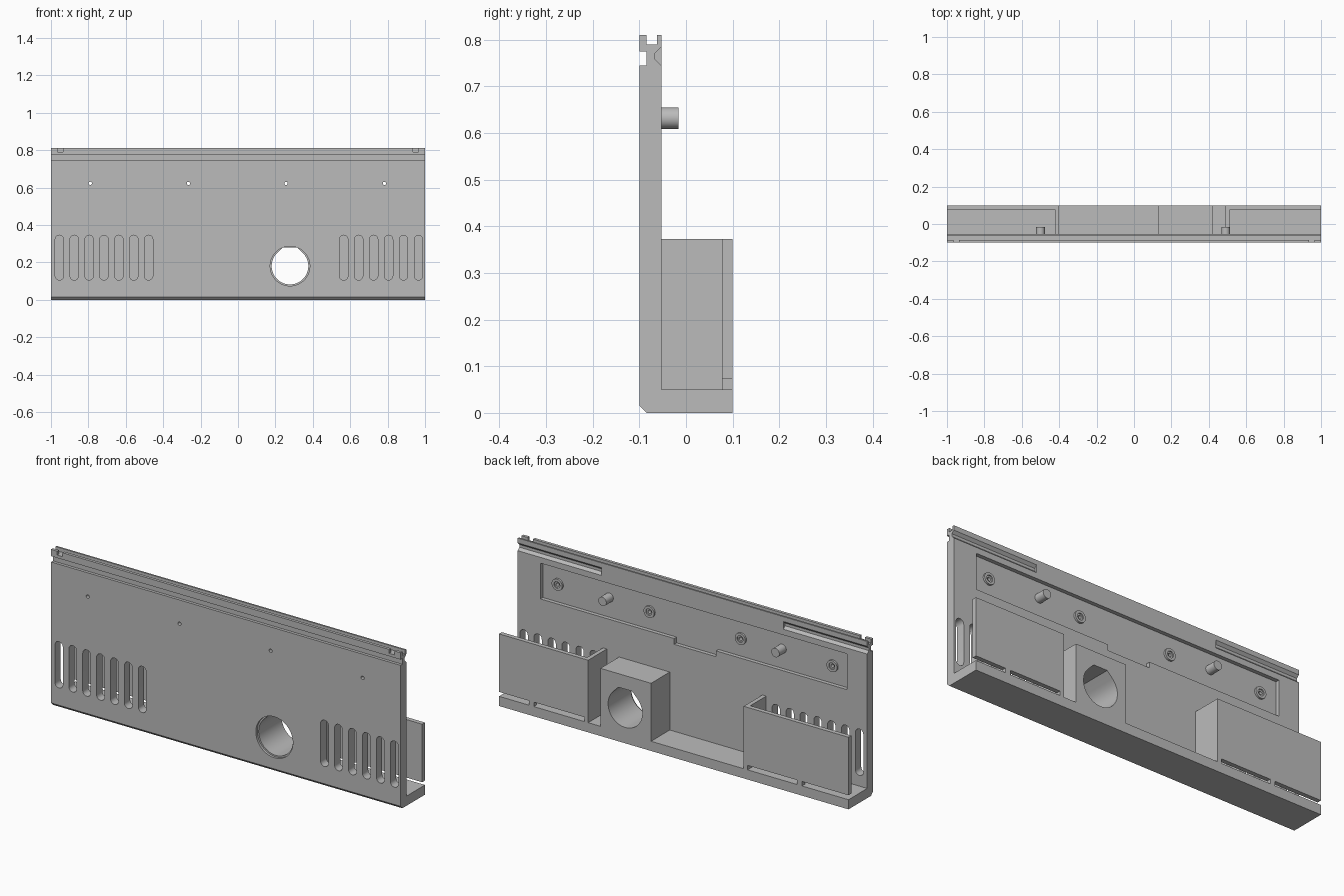
import bpy, bmesh, math

if "Cube" in bpy.data.objects:
    bpy.data.objects.remove(bpy.data.objects["Cube"])

grey = bpy.data.materials.new("plain_grey")
grey.diffuse_color = (0.5, 0.5, 0.5, 1)
grey.use_nodes = True
grey.node_tree.nodes["Principled BSDF"].inputs["Base Color"].default_value = grey.diffuse_color


def prism(name, pts, a, b, axis):
    """Extrude a profile: (y, z) along x, or (x, z) along y."""
    bm = bmesh.new()

    def place(p, t):
        return (t, p[0], p[1]) if axis == 'X' else (p[0], t, p[1])
    lo = [bm.verts.new(place(p, a)) for p in pts]
    hi = [bm.verts.new(place(p, b)) for p in pts]
    bm.faces.new(lo)
    bm.faces.new(hi[::-1])
    n = len(pts)
    for i in range(n):
        bm.faces.new((lo[i], hi[i], hi[(i + 1) % n], lo[(i + 1) % n]))
    bmesh.ops.recalc_face_normals(bm, faces=bm.faces)
    me = bpy.data.meshes.new(name)
    bm.to_mesh(me)
    bm.free()
    me.materials.append(grey)
    ob = bpy.data.objects.new(name, me)
    bpy.context.collection.objects.link(ob)
    return ob


def box(name, x0, x1, y0, y1, z0, z1):
    return prism(name, [(x0, z0), (x1, z0), (x1, z1), (x0, z1)], y0, y1, 'Y')


def arc(cx, cz, r, a0, a1, n):
    angles = [math.radians(a0 + (a1 - a0) * i / n) for i in range(n + 1)]
    return [(cx + r * math.cos(a), cz + r * math.sin(a)) for a in angles]


def rod(name, x, z, r, y0, y1, n=32):
    return prism(name, arc(x, z, r, 0, 360, n)[:-1], y0, y1, 'Y')


def cut(target, *cutters):
    bpy.context.view_layer.objects.active = target
    for c in cutters:
        m = target.modifiers.new("cut", 'BOOLEAN')
        m.operation, m.solver, m.object = 'DIFFERENCE', 'EXACT', c
        bpy.ops.object.modifier_apply(modifier=m.name)
        bpy.data.objects.remove(c)


# Front panel with base ledge, bottom chamfer, front groove and top slot
panel = prism("panel", [
    (-.084, 0), (.1, 0), (.1, .05), (-.053, .05), (-.053, .81), (-.062, .81),
    (-.062, .79), (-.085, .79), (-.085, .81), (-.1, .81), (-.1, .775),
    (-.085, .775), (-.085, .745), (-.1, .745), (-.1, .016)], -1, 1, 'X')

# Ventilation slots
slots = [-.955 + .0795 * i for i in range(7)] + [.565 + .08 * i for i in range(6)]
for x in slots:
    r = .0225
    shape = arc(x, .345 - r, r, 0, 180, 12) + arc(x, .105 + r, r, 180, 360, 12)
    cut(panel, prism("slot_cutter", shape, -.15, 0, 'Y'))

# Rear recess with its centre notch
cut(panel, box("recess_cutter", -.885, .87, -.073, 0, .53, .715),
    box("notch_cutter", -.135, .105, -.073, 0, .5, .54))

# V grooves on the rear of the top rail, and notches in the front lip
for s in (-1, 1):
    v = [(-.03, .745), (-.053, .745), (-.066, .758), (-.066, .772), (-.053, .785), (-.03, .785)]
    cut(panel, prism("groove_cutter", v, s * .52, s * 1.1, 'X'),
        box("lip_cutter", s * .95 - .015, s * .95 + .015, -.12, -.08, .79, .85))

# Screw bosses with through holes
for x in (-.79, -.265, .257, .783):
    cut(panel, rod("screw_cutter", x, .622, .009, -.15, 0, 16))
    boss = rod("screw_boss", x, .622, .03, -.073, -.063)
    cut(boss, rod("bore_cutter", x, .622, .017, -.069, 0),
        rod("hole_cutter", x, .622, .009, -.15, 0, 16))

# Locating pegs
for x in (-.5, .49):
    rod("peg", x, .632, .023, -.073, -.016)

# Tunnel block with a round hole that has a flattened peak
block = box("tunnel_block", .13, .42, -.053, .1, .05, .35)
HX, HZ = .278, .18
tunnel = arc(HX, HZ, .098, 135, 405, 48) + [(HX + .0386, HZ + .1), (HX - .0386, HZ + .1)]
for target in (panel, block):
    cut(target, prism("tunnel_cutter", tunnel, -.2, .2, 'Y'))
cut(panel, rod("counterbore_cutter", HX, HZ, .106, -.15, -.088, 64))

# Rear shields: back plate, inner side wall and small tabs above the ledge
for s, inner, tab in ((1, .49, .815), (-1, .40, .72)):
    def span(name, a, b, *rest):
        return box(name, min(s * a, s * b), max(s * a, s * b), *rest)
    span("shield_plate", inner + .022, 1, .077, .1, .073, .373)
    span("shield_side", inner, inner + .022, -.053, .1, .05, .373)
    span("shield_tab", tab - .014, tab + .014, .077, .1, .05, .073)

# Smooth the round surfaces only
for ob in bpy.context.scene.objects:
    ob.select_set(True)
bpy.context.view_layer.objects.active = panel
bpy.ops.object.shade_smooth_by_angle(angle=math.radians(30))
